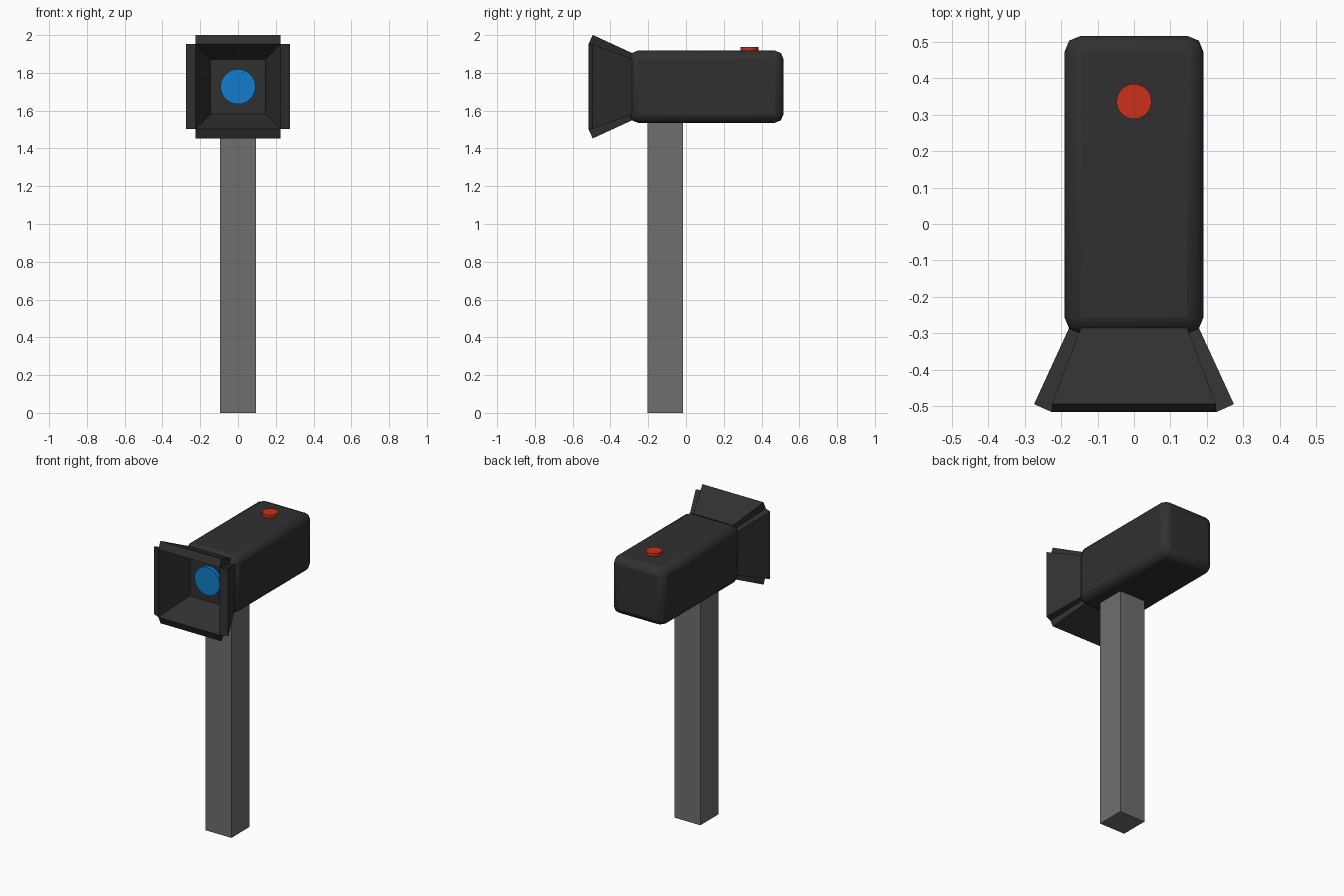
import bpy, bmesh, math
from mathutils import Matrix, Vector

if "Cube" in bpy.data.objects:
    bpy.data.objects.remove(bpy.data.objects["Cube"])

ZC = 1.727  # height of the camera axis


def material(name, rgb):
    m = bpy.data.materials.new(name)
    m.diffuse_color = (*rgb, 1)
    m.use_nodes = True
    m.node_tree.nodes["Principled BSDF"].inputs["Base Color"].default_value = m.diffuse_color
    return m


black = material("black", (0.03, 0.03, 0.03))
grey = material("grey", (0.156, 0.156, 0.156))
blue = material("blue", (0.006, 0.2, 0.6))
red = material("red", (0.6, 0.03, 0.01))


def finish(ob, name, mat):
    ob.name = name
    ob.data.materials.append(mat)
    return ob


def box(name, lo, hi, mat):
    lo, hi = Vector(lo), Vector(hi)
    bpy.ops.mesh.primitive_cube_add(size=1, location=(lo + hi) / 2)
    ob = bpy.context.object
    ob.scale = hi - lo
    bpy.ops.object.transform_apply(location=False, rotation=False, scale=True)
    return finish(ob, name, mat)


def disc(name, radius, depth, loc, rot, mat):
    bpy.ops.mesh.primitive_cylinder_add(vertices=32, radius=radius, depth=depth,
                                        location=loc, rotation=rot)
    ob = bpy.context.object
    bpy.ops.object.shade_smooth_by_angle(angle=math.radians(35))
    return finish(ob, name, mat)


# square post
box("post", (-0.095, -0.205, 0), (0.095, -0.015, 1.56), grey)

# rounded camera body
body = box("body", (-0.191, -0.3, ZC - 0.191), (0.191, 0.516, ZC + 0.191), black)
bevel = body.modifiers.new("bevel", "BEVEL")
bevel.width = 0.045
bevel.segments = 2
bpy.ops.object.shade_smooth_by_angle(angle=math.radians(50))

# lens hood: one thick flared flap repeated around the camera axis
# section points: (distance from axis, y, half width)
section = [(0.145, -0.3, 0.145), (0.225, -0.516, 0.225),
           (0.274, -0.494, 0.225), (0.177, -0.283, 0.145)]
bm = bmesh.new()
for k in range(4):
    turn = Matrix.Translation((0, 0, ZC)) @ Matrix.Rotation(k * math.pi / 2, 4, 'Y')
    left = [bm.verts.new(turn @ Vector((-w, y, r))) for r, y, w in section]
    right = [bm.verts.new(turn @ Vector((w, y, r))) for r, y, w in section]
    bm.faces.new(left)
    bm.faces.new(right[::-1])
    for i in range(4):
        j = (i + 1) % 4
        bm.faces.new((left[j], left[i], right[i], right[j]))
bmesh.ops.recalc_face_normals(bm, faces=bm.faces)
me = bpy.data.meshes.new("lens_hood")
bm.to_mesh(me)
bm.free()
hood = bpy.data.objects.new("lens_hood", me)
bpy.context.collection.objects.link(hood)
finish(hood, "lens_hood", black)

# lens recessed in the hood, and the button on top
disc("lens", 0.093, 0.045, (0, -0.3025, ZC), (math.pi / 2, 0, 0), blue)
disc("button", 0.048, 0.04, (0, 0.336, 1.918), (0, 0, 0), red)
